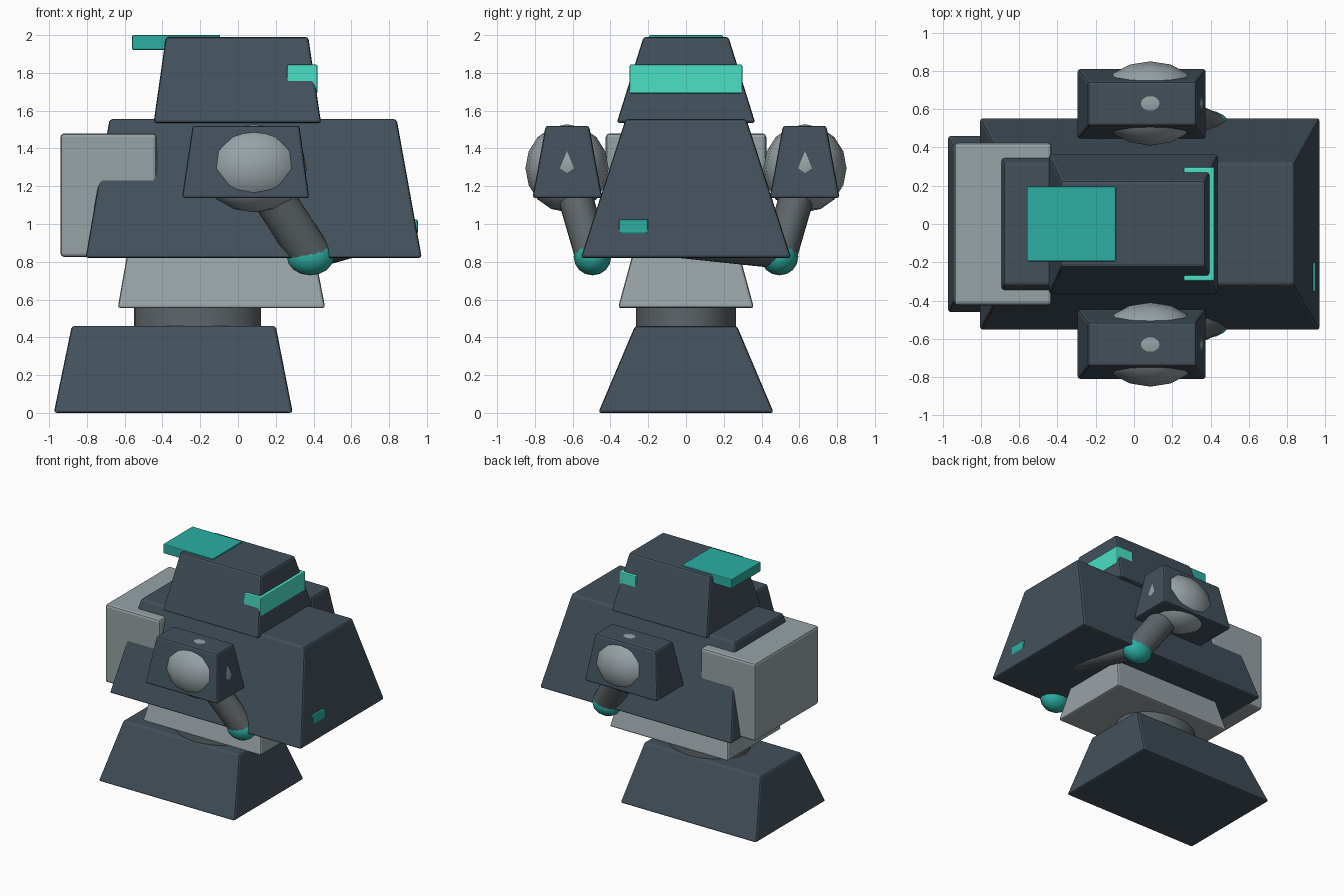
import bpy, bmesh, math
from mathutils import Matrix, Vector

if "Cube" in bpy.data.objects:
    bpy.data.objects.remove(bpy.data.objects["Cube"])

STRETCH = 1.27  # round parts are wider along x


def material(name, rgb):
    m = bpy.data.materials.new(name)
    m.diffuse_color = (*rgb, 1)
    m.use_nodes = True
    m.node_tree.nodes["Principled BSDF"].inputs["Base Color"].default_value = m.diffuse_color
    return m


SLATE = material("slate", (0.055, 0.08, 0.105))
LIGHT = material("light_grey", (0.31, 0.36, 0.38))
DARK = material("dark_grey", (0.11, 0.13, 0.14))
TEAL = material("teal", (0.025, 0.42, 0.36))
GLOW = material("bright_teal", (0.07, 0.75, 0.57))


def finish(name, bm, mat, smooth=None):
    bmesh.ops.recalc_face_normals(bm, faces=bm.faces)
    me = bpy.data.meshes.new(name)
    bm.to_mesh(me)
    bm.free()
    ob = bpy.data.objects.new(name, me)
    bpy.context.collection.objects.link(ob)
    me.materials.append(mat)
    if smooth:
        bpy.ops.object.select_all(action='DESELECT')
        ob.select_set(True)
        bpy.context.view_layer.objects.active = ob
        bpy.ops.object.shade_smooth_by_angle(angle=math.radians(smooth))
    return ob


def block(name, bottom, top, z0, z1, mat, yc=0, bevel=0.015):
    """Tapered box; bottom and top are (x0, x1, half width in y)."""
    bm = bmesh.new()
    rings = []
    for (x0, x1, h), z in ((bottom, z0), (top, z1)):
        rings.append([bm.verts.new((x, yc + y, z))
                      for x, y in ((x0, -h), (x1, -h), (x1, h), (x0, h))])
    for r in rings:
        bm.faces.new(r)
    for i in range(4):
        j = (i + 1) % 4
        bm.faces.new((rings[0][i], rings[0][j], rings[1][j], rings[1][i]))
    ob = finish(name, bm, mat)
    b = ob.modifiers.new("edge", 'BEVEL')
    b.width = bevel
    b.segments = 2
    return ob


def rod(name, a, b, r, mat, sides=20):
    """Cylinder from a to b with a cross-section stretched along x."""
    a, b = Vector(a), Vector(b)
    a.x /= STRETCH
    b.x /= STRETCH
    d = b - a
    m = (Matrix.Diagonal((STRETCH, 1, 1, 1)) @ Matrix.Translation((a + b) / 2)
         @ d.to_track_quat('Z', 'Y').to_matrix().to_4x4())
    bm = bmesh.new()
    bmesh.ops.create_cone(bm, cap_ends=True, segments=sides, radius1=r,
                          radius2=r, depth=d.length, matrix=m)
    return finish(name, bm, mat, 40)


def ball(name, c, radii, mat):
    bm = bmesh.new()
    m = Matrix.Translation(c) @ Matrix.Diagonal((*radii, 1))
    bmesh.ops.create_uvsphere(bm, u_segments=16, v_segments=8, radius=1, matrix=m)
    return finish(name, bm, mat, 50)


# Foot, neck and waist
block("base", (-0.975, 0.29, 0.465), (-0.88, 0.20, 0.27), 0, 0.46, SLATE)
rod("base_neck", (-0.215, 0, 0.4), (-0.215, 0, 0.6), 0.265, DARK, 32)
block("waist", (-0.637, 0.462, 0.36), (-0.585, 0.405, 0.28), 0.555, 0.85, LIGHT)

# Torso, backpack and chest light
block("torso", (-0.807, 0.973, 0.557), (-0.68, 0.84, 0.32), 0.82, 1.555, SLATE)
block("backpack", (-0.94, -0.43, 0.425), (-0.94, -0.43, 0.425), 0.825, 1.48, LIGHT, bevel=0.02)
block("chest_light", (0.86, 0.952, 0.077), (0.86, 0.952, 0.077), 0.947, 1.025, TEAL, yc=-0.278, bevel=0.01)

# Head, visor and top plate
block("head", (-0.447, 0.44, 0.367), (-0.382, 0.372, 0.225), 1.535, 1.99, SLATE)
block("visor", (0.26, 0.42, 0.298), (0.26, 0.42, 0.298), 1.69, 1.845, GLOW, bevel=0.008)
block("top_plate", (-0.56, -0.095, 0.195), (-0.56, -0.095, 0.195), 1.922, 2.0, TEAL, bevel=0.006)

# Shoulders, arms and hands on both sides
for side, s in (("right", -1), ("left", 1)):
    block(side + "_shoulder_pad", (-0.297, 0.377, 0.185), (-0.24, 0.325, 0.115),
          1.137, 1.52, SLATE, yc=s * 0.628)
    ball(side + "_shoulder_ball", (0.085, s * 0.63, 1.295), (0.28, 0.22, 0.233), LIGHT)
    rod(side + "_upper_arm", (0.085, s * 0.63, 1.295), (0.383, s * 0.498, 0.84), 0.092, DARK)
    ball(side + "_elbow", (0.383, s * 0.495, 0.828), (0.125, 0.1, 0.1), TEAL)

# Forearm tucked under the torso
rod("left_forearm", (0.39, 0.49, 0.855), (0.61, -0.1, 0.917), 0.09, DARK)
